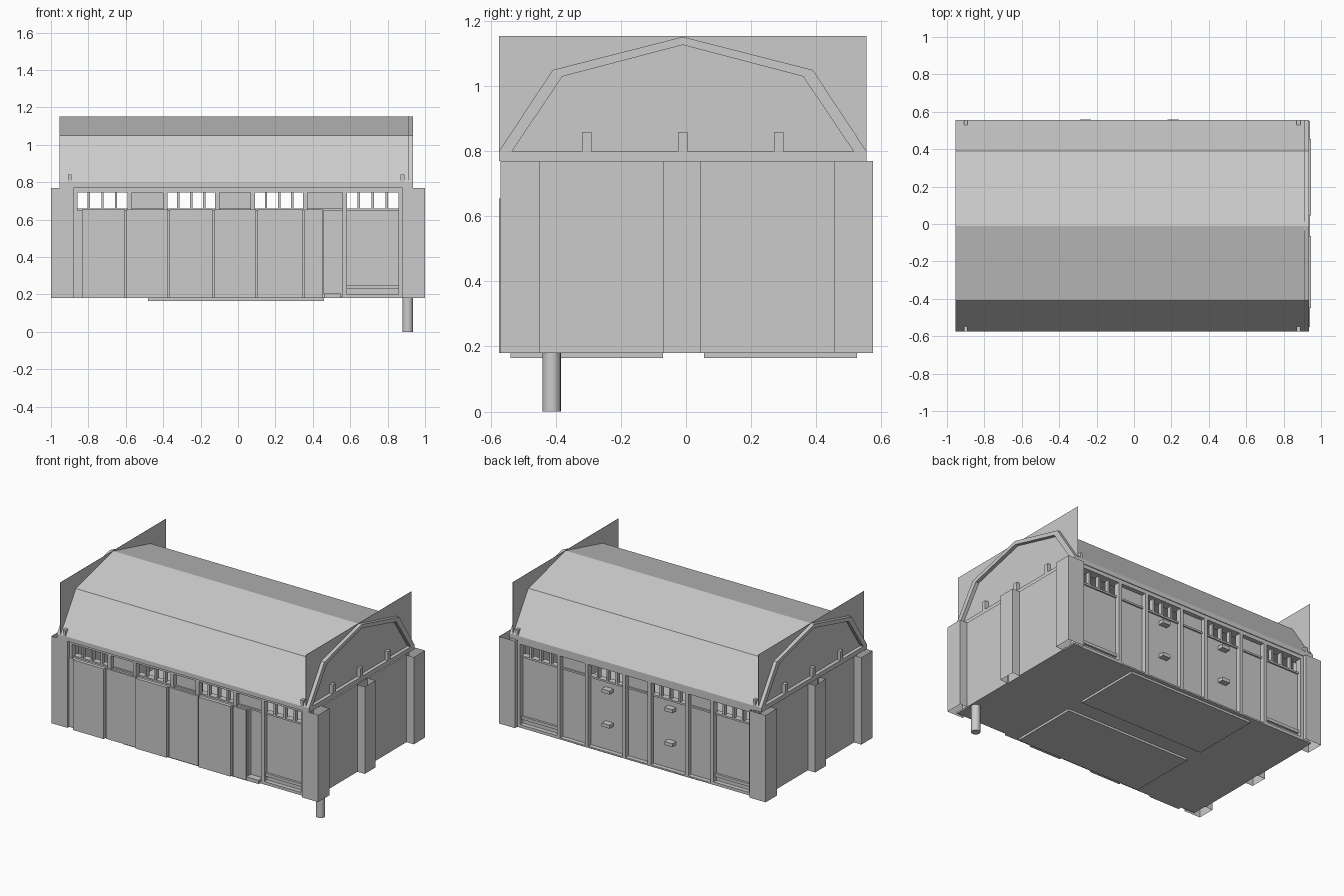
import bpy, bmesh
from mathutils import Vector

if "Cube" in bpy.data.objects:
    bpy.data.objects.remove(bpy.data.objects["Cube"])

grey = bpy.data.materials.new("plain_grey")
grey.use_nodes = True
grey.diffuse_color = (0.6, 0.6, 0.6, 1)
grey.node_tree.nodes["Principled BSDF"].inputs["Base Color"].default_value = (0.6, 0.6, 0.6, 1)


def finish(name, bm):
    mesh = bpy.data.meshes.new(name)
    bm.to_mesh(mesh)
    bm.free()
    mesh.materials.append(grey)
    obj = bpy.data.objects.new(name, mesh)
    bpy.context.collection.objects.link(obj)
    return obj


def boxes(name, specs, capped=True):
    """Boxes given as (x0, x1, y0, y1, z0, z1); uncapped ones are open tubes."""
    bm = bmesh.new()
    for x0, x1, y0, y1, z0, z1 in specs:
        y0, y1 = sorted((y0, y1))
        x0, x1 = sorted((x0, x1))
        verts = bmesh.ops.create_cube(bm, size=1)["verts"]
        for v in verts:
            v.co = Vector(((x0 + x1) / 2 + v.co.x * (x1 - x0),
                           (y0 + y1) / 2 + v.co.y * (y1 - y0),
                           (z0 + z1) / 2 + v.co.z * (z1 - z0)))
    if not capped:
        bm.normal_update()
        caps = [f for f in bm.faces if abs(f.normal.z) > 0.9]
        bmesh.ops.delete(bm, geom=caps, context='FACES')
    return finish(name, bm)


BASE, SILL, HEAD, EAVE = 0.18, 0.66, 0.745, 0.77
ROOF_L, ROOF_R = -0.955, 0.935
MID = -0.01
# window groups, each a bay of four panes
bays = [(-0.87, -0.58), (-0.39, -0.11), (0.08, 0.36), (0.57, 0.87)]

# floor and the two raised underside plates
boxes("floor", [(-0.94, 0.94, -0.55, 0.55, BASE, BASE + 0.01)])
boxes("underside_plates", [(-0.48, 0.46, -0.54, -0.07, 0.165, BASE),
                           (-0.48, 0.46, 0.055, 0.525, 0.165, BASE)])

# open corner columns and middle columns of the end walls
columns = []
for s in (-1, 1):
    columns += [(s * 0.88, s, -0.57, -0.45, BASE, EAVE),
                (s * 0.88, s, 0.455, 0.575, BASE, EAVE),
                (s * 0.94, s, -0.07, 0.045, BASE, EAVE)]
boxes("columns", columns, capped=False)

# end wall panels
boxes("end_walls", [(s * 0.925, s * 0.945, a, b, BASE, EAVE)
                    for s in (-1, 1) for a, b in ((-0.45, -0.065), (0.045, 0.455))])

# long walls with clerestory windows, pilasters and mouldings
for name, s in (("front", -1), ("back", 1)):
    wall = [(-0.9, 0.9, s * 0.5, s * 0.52, BASE, SILL)]
    edges = [-0.9] + [e for bay in bays for e in bay] + [0.9]
    for a, b in zip(edges[::2], edges[1::2]):
        wall.append((a, b, s * 0.5, s * 0.52, SILL, HEAD))
    boxes(name + "_wall", wall)

    boxes(name + "_window_bars",
          [(a + (b - a) * i / 4 - 0.006, a + (b - a) * i / 4 + 0.006,
            s * 0.5, s * 0.53, SILL, HEAD) for a, b in bays for i in range(5)])
    boxes(name + "_eave_beam", [(-0.89, 0.885, s * 0.49, s * 0.55, HEAD, EAVE + 0.005)])
    boxes(name + "_sill", [(-0.89, 0.885, s * 0.49, s * 0.53, SILL - 0.012, SILL)])
    boxes(name + "_pilasters",
          [(e - 0.012, e + 0.012, s * 0.51, s * 0.55, BASE, HEAD) for e in edges[1:-1]])

    # low mouldings in the outer bays
    low = [bays[3]] if s < 0 else [bays[0], bays[3]]
    boxes(name + "_mouldings", [(a, b, s * 0.51, s * d, z, z + 0.02)
                                for a, b in low for z, d in ((BASE, 0.55), (0.23, 0.535))])

# sliding doors hung along the front, alternating in depth
tracks = [-0.84, -0.6, -0.37, -0.13, 0.10, 0.35, 0.46]
doors = [(a + 0.005, b - 0.005, -0.55, -0.575 if i % 2 == 0 else -0.563, BASE, 0.655)
         for i, (a, b) in enumerate(zip(tracks, tracks[1:]))]
boxes("sliding_doors", doors)
boxes("door_backing", [(-0.88, 0.46, -0.52, -0.552, BASE, 0.65)])
boxes("door_rail", [(0.46, 0.55, -0.52, -0.565, BASE, 0.205)])

# back steps on the two middle panels
boxes("back_handles", [(x - 0.03, x + 0.03, 0.515, 0.56, z - 0.012, z + 0.012)
                       for x in (0.21, -0.26) for z in (0.37, 0.60)])

# angled roof shell running the whole length
outer = [(-0.575, 0.80), (-0.41, 1.05), (MID, 1.152), (0.39, 1.05), (0.555, 0.80)]
inner = [(-0.535, 0.80), (-0.38, 1.03), (MID, 1.127), (0.36, 1.03), (0.515, 0.80)]
bm = bmesh.new()
ring = [bm.verts.new((ROOF_L, y, z)) for y, z in outer + inner[::-1]]
n = len(outer)
strip = [bm.faces.new((ring[i], ring[i + 1], ring[-2 - i], ring[-1 - i])) for i in range(n - 1)]
new = bmesh.ops.extrude_face_region(bm, geom=strip, use_keep_orig=True)["geom"]
bmesh.ops.translate(bm, vec=(ROOF_R - ROOF_L, 0, 0),
                    verts=[g for g in new if isinstance(g, bmesh.types.BMVert)])
bmesh.ops.recalc_face_normals(bm, faces=bm.faces)
finish("roof", bm)
boxes("roof_base", [(ROOF_L, ROOF_R, -0.575, 0.555, EAVE, 0.80)])

# full rectangular gable sheets, set in behind the arch
gables = ((-0.93, ROOF_L), (0.91, ROOF_R))
boxes("gable_sheets", [(x - 0.001, x + 0.001, -0.575, 0.555, EAVE, 1.154) for x, _ in gables])
boxes("gable_stubs", [(x, edge, y - 0.014, y + 0.014, 0.80, 0.86)
                      for x, edge in gables for y in (-0.305, MID, 0.285)])

# small brackets on the eaves at each end
boxes("eave_brackets", [(x - 0.01, x + 0.01, y, y + 0.03, 0.79, 0.84)
                        for x in (-0.90, 0.88) for y in (-0.575, 0.525)])

# single round leg under one corner
bm = bmesh.new()
bmesh.ops.create_cone(bm, cap_ends=True, segments=24, radius1=0.028, radius2=0.028, depth=BASE)
bmesh.ops.translate(bm, vec=(0.908, -0.413, BASE / 2), verts=bm.verts)
for f in bm.faces:
    f.smooth = len(f.verts) == 4
leg = finish("leg", bm)
for e in leg.data.edges:
    a, b = (leg.data.vertices[i].co.z for i in e.vertices)
    e.use_edge_sharp = abs(a - b) < 0.01
